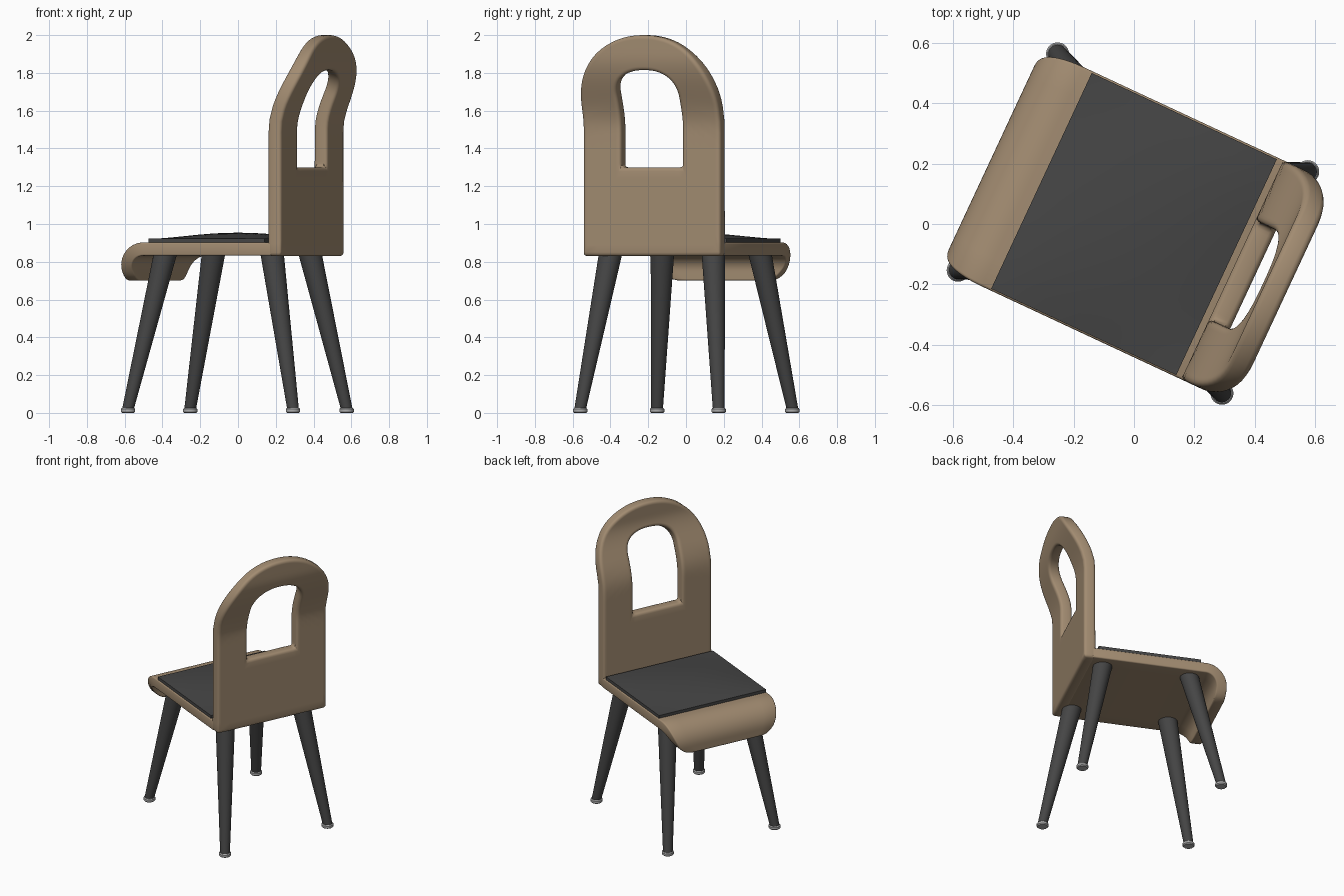
import bpy, bmesh
from math import sin, cos, pi, radians, sqrt
from mathutils import Vector

if "Cube" in bpy.data.objects:
    bpy.data.objects.remove(bpy.data.objects["Cube"])

YAW = radians(-25)  # the whole chair is turned about z; +x is its back in local space


def material(name, rgb):
    m = bpy.data.materials.new(name)
    m.diffuse_color = (*rgb, 1)
    m.use_nodes = True
    m.node_tree.nodes["Principled BSDF"].inputs["Base Color"].default_value = m.diffuse_color
    return m


WOOD = material("tan_wood", (0.36, 0.26, 0.165))
DARK = material("dark_grey", (0.06, 0.06, 0.06))
METAL = material("light_grey", (0.42, 0.42, 0.42))


def make(name, rows, mat, wrap=False, thick=0, bevel=0, yaw=YAW):
    """Skin a grid of points, then thicken, round the edges and shade."""
    bm = bmesh.new()
    vs = [[bm.verts.new(p) for p in r] for r in rows]
    n = len(rows[0])
    for a, b in zip(vs, vs[1:]):
        for i in range(n if wrap else n - 1):
            j = (i + 1) % n
            bm.faces.new((a[i], a[j], b[j], b[i]))
    if wrap and not thick:
        bm.faces.new(vs[0])
        bm.faces.new(vs[-1])
    bmesh.ops.recalc_face_normals(bm, faces=bm.faces)
    me = bpy.data.meshes.new(name)
    bm.to_mesh(me)
    bm.free()
    me.materials.append(mat)
    ob = bpy.data.objects.new(name, me)
    bpy.context.collection.objects.link(ob)
    ob.rotation_euler.z = yaw
    if thick:
        s = ob.modifiers.new("thickness", 'SOLIDIFY')
        s.thickness, s.offset, s.use_even_offset = thick, 0, True
    if bevel:
        b = ob.modifiers.new("rounding", 'BEVEL')
        b.width, b.segments, b.limit_method = bevel, 3, 'ANGLE'
        b.angle_limit = radians(50)
    bpy.ops.object.select_all(action='DESELECT')
    ob.select_set(True)
    bpy.context.view_layer.objects.active = ob
    bpy.ops.object.convert(target='MESH')
    bpy.ops.object.shade_smooth_by_angle(angle=radians(35))
    return ob


def lerp(a, b, t):
    return a + (b - a) * t


# Backrest: arched board with an arched window, its top swept backwards
def arch(w, z0, z1, z2, power):
    pts = [(lerp(-w, w, i / 12), z0) for i in range(12)]
    pts += [(w, lerp(z0, z1, i / 12)) for i in range(12)]
    for i in range(40):
        c, s = cos(pi * i / 40), sin(pi * i / 40)
        x = abs(c) ** power * (1 if c > 0 else -1)
        pts.append((w * x, z1 + (z2 - z1) * s ** power))
    return pts + [(-w, lerp(z1, z0, i / 12)) for i in range(12)]


def lean(z):
    t = min(max((z - 1.5) / 0.4, 0), 1)
    return 0.397 + 0.118 * t * t * (3 - 2 * t)


outer = arch(0.4, 0.83, 1.61, 2.0, 0.95)
inner = arch(0.18, 1.30, 1.68, 1.82, 0.85)
rings = []
for k in range(9):
    ring = [(lerp(a[0], b[0], k / 8), lerp(a[1], b[1], k / 8)) for a, b in zip(outer, inner)]
    rings.append([(lean(z), v, z) for v, z in ring])
make("backrest", rings, WOOD, wrap=True, thick=0.076, bevel=0.018)

# Seat: flat board whose front edge rolls down into a rounded lip
path = [(0.38, 0.867, 0.4), (0.1, 0.867, 0.4), (-0.2, 0.867, 0.4)]
R, drop = 0.115, 0.052
total = R * pi / 2 + drop
steps = [R * pi / 2 * i / 14 for i in range(15)] + [R * pi / 2 + drop * i / 6 for i in range(1, 7)]
for s in steps:
    a = min(s / R, pi / 2)
    extra = max(s - R * pi / 2, 0)
    w = 0.255 + 0.145 * sqrt(max(1 - (s / total) ** 2, 0))
    path.append((-0.37 - R * sin(a), 0.867 - R * (1 - cos(a)) - extra, w))
make("seat", [[(u, w * k / 4, z) for k in range(-4, 5)] for u, z, w in path],
     WOOD, thick=0.07, bevel=0.016)

# Seat pad: thin cushion with a gentle dome
N = 16
grid = []
for i in range(N + 1):
    a = 2 * i / N - 1
    grid.append([(0.338 * a, 0.394 * b, 0.922 + 0.032 * (1 - a * a) * (1 - b * b))
                 for b in (2 * j / N - 1 for j in range(N + 1))])
pad = make("seat_pad", grid, DARK)
bm = bmesh.new()
bm.from_mesh(pad.data)
rim = [e for e in bm.edges if e.is_boundary]
skirt = bmesh.ops.extrude_edge_only(bm, edges=rim)["geom"]
for v in skirt:
    if isinstance(v, bmesh.types.BMVert):
        v.co.z = 0.895
bmesh.ops.holes_fill(bm, edges=[e for e in bm.edges if e.is_boundary], sides=0)
bmesh.ops.recalc_face_normals(bm, faces=bm.faces)
bm.to_mesh(pad.data)
bm.free()
bpy.context.view_layer.objects.active = pad
bpy.ops.object.shade_smooth_by_angle(angle=radians(35))


# Legs: splayed tapered rods, each on a small round glide
def circle(x, y, z, r, n=32):
    return [(x + r * cos(2 * pi * i / n), y + r * sin(2 * pi * i / n), z) for i in range(n)]


legs = {
    "front_leg_left": ((-0.582, -0.153), (-0.385, -0.125)),
    "front_leg_right": ((-0.253, 0.563), (-0.13, 0.392)),
    "back_leg_right": ((0.575, 0.173), (0.382, 0.145)),
    "back_leg_left": ((0.291, -0.56), (0.181, -0.40)),
}
for name, (foot, top) in legs.items():
    make(name, [circle(*foot, 0.022, 0.031), circle(*top, 0.84, 0.062)], DARK, wrap=True, yaw=0)
    make(name + "_glide", [circle(*foot, 0, 0.032), circle(*foot, 0.006, 0.038),
                           circle(*foot, 0.02, 0.038), circle(*foot, 0.026, 0.033)],
         METAL, wrap=True, yaw=0)
